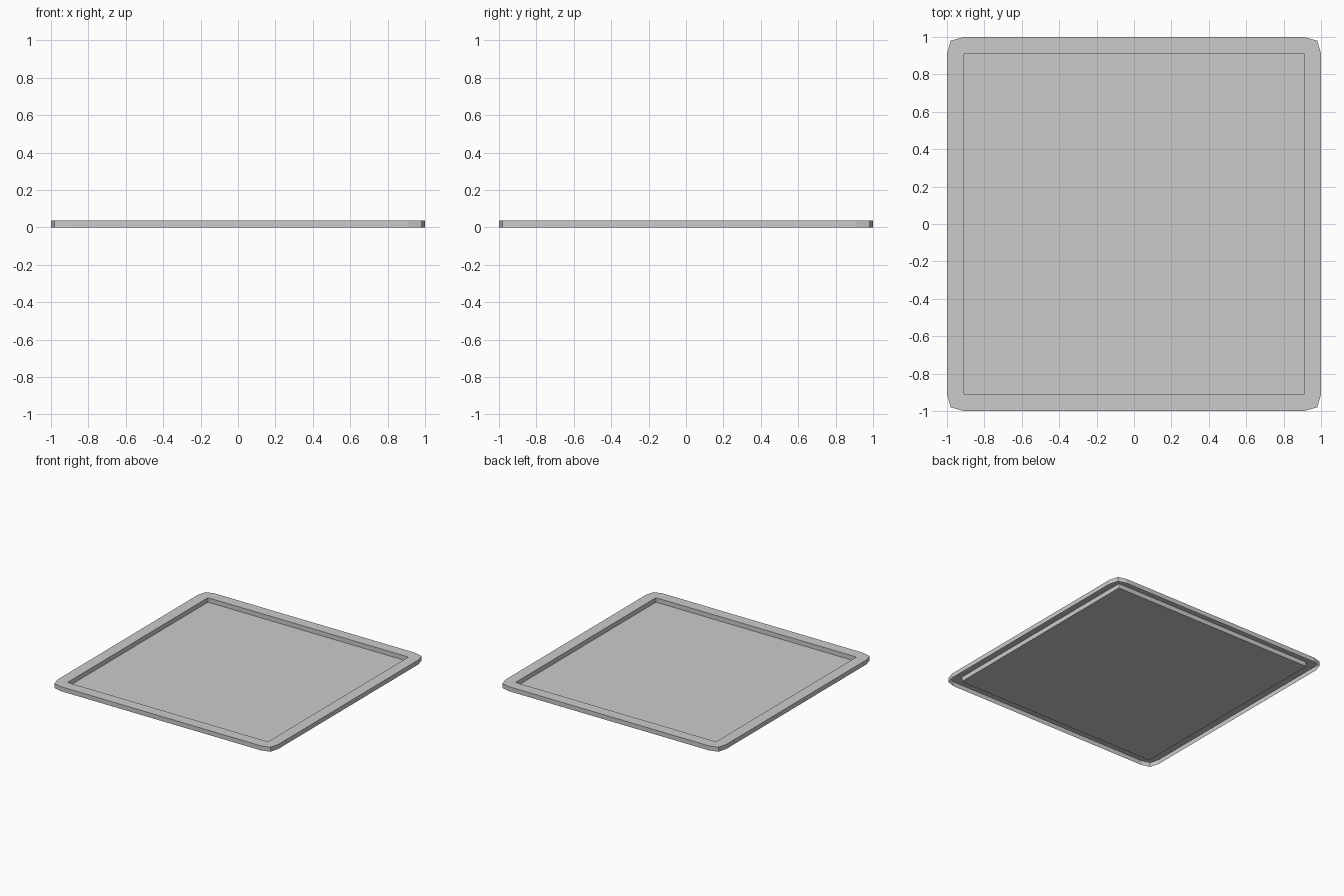
import bpy, bmesh

if "Cube" in bpy.data.objects:
    bpy.data.objects.remove(bpy.data.objects["Cube"])

HEIGHT = 0.037


def corner_loop(corner):
    """Repeat one corner profile around the four quarter turns."""
    pts = []
    for _ in range(4):
        pts += corner
        corner = [(-y, x) for x, y in corner]
    return pts


def ring(bm, pts, z):
    return [bm.verts.new((x, y, z)) for x, y in pts]


def bridge(bm, a, b):
    n = len(a)
    for i in range(n):
        j = (i + 1) % n
        bm.faces.new((a[i], a[j], b[j], b[i]))


outer = corner_loop([(1.0, 0.91), (0.98, 0.98), (0.91, 1.0)])
inner = corner_loop([(0.91, 0.906), (0.909, 0.909), (0.906, 0.91)])

# Pressed tray: outer skirt, flat rim, inner wall and floor; hollow under the rim
bm = bmesh.new()
rings = [ring(bm, outer, 0), ring(bm, outer, HEIGHT),
         ring(bm, inner, HEIGHT), ring(bm, inner, 0)]
for a, b in zip(rings, rings[1:]):
    bridge(bm, a, b)
bm.faces.new(rings[-1])

mesh = bpy.data.meshes.new("tray")
bm.to_mesh(mesh)
bm.free()
tray = bpy.data.objects.new("tray", mesh)
bpy.context.collection.objects.link(tray)
